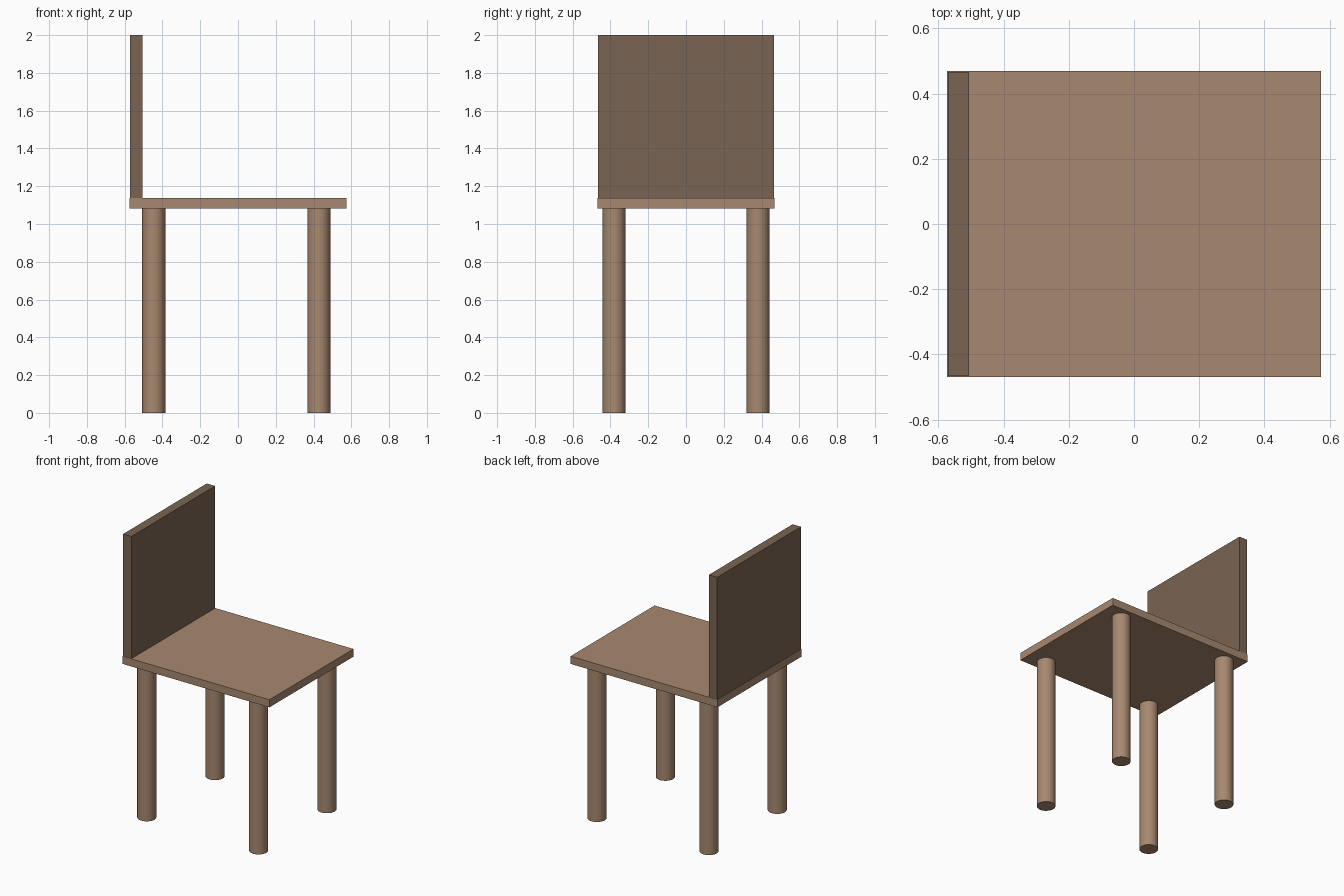
import bpy
import math

if "Cube" in bpy.data.objects:
    bpy.data.objects.remove(bpy.data.objects["Cube"])


def material(name, color):
    mat = bpy.data.materials.new(name)
    mat.diffuse_color = (*color, 1)
    mat.use_nodes = True
    mat.node_tree.nodes["Principled BSDF"].inputs["Base Color"].default_value = mat.diffuse_color
    return mat


light_wood = material("light_wood", (0.39, 0.25, 0.16))
dark_wood = material("dark_wood", (0.195, 0.13, 0.085))


def box(name, lo, hi, mat):
    center = [(a + b) / 2 for a, b in zip(lo, hi)]
    bpy.ops.mesh.primitive_cube_add(size=1, location=center)
    ob = bpy.context.object
    ob.name = name
    ob.scale = [b - a for a, b in zip(lo, hi)]
    bpy.ops.object.transform_apply(location=False, rotation=False, scale=True)
    ob.data.materials.append(mat)


SEAT_BOTTOM, SEAT_TOP = 1.083, 1.137

# Seat slab and upright backrest at the -x edge
box("seat", (-0.574, -0.469, SEAT_BOTTOM), (0.574, 0.469, SEAT_TOP), light_wood)
box("backrest", (-0.571, -0.467, SEAT_TOP), (-0.506, 0.467, 2.0), dark_wood)

# Four round legs
for end, x in (("rear", -0.446), ("front", 0.428)):
    for side, y in (("right", -0.381), ("left", 0.381)):
        bpy.ops.mesh.primitive_cylinder_add(
            vertices=32, radius=0.061, depth=SEAT_BOTTOM,
            location=(x, y, SEAT_BOTTOM / 2))
        leg = bpy.context.object
        leg.name = f"{end}_{side}_leg"
        leg.data.materials.append(light_wood)
        bpy.ops.object.shade_smooth_by_angle(angle=math.radians(30))
